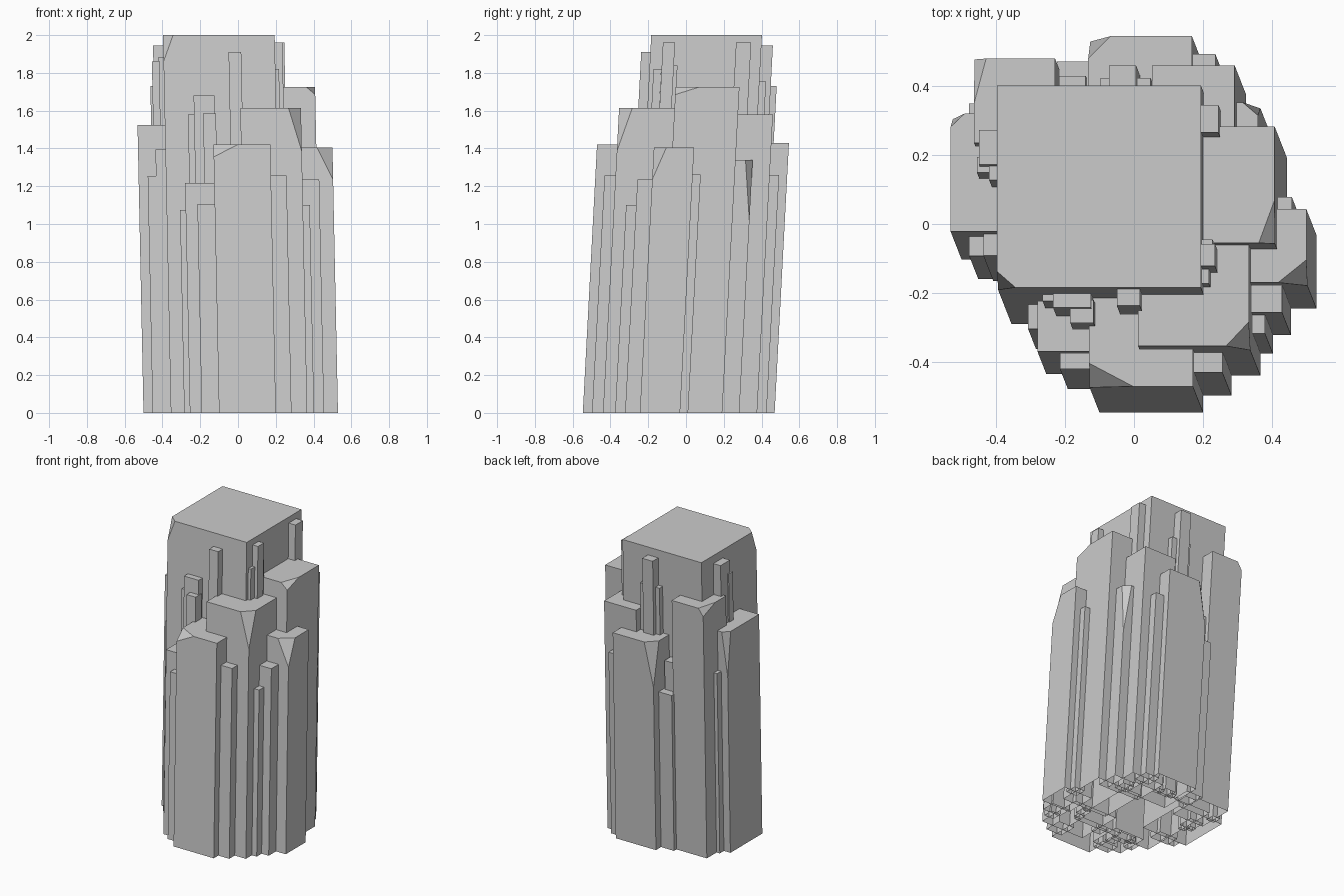
import bpy, bmesh
from mathutils import Vector

if "Cube" in bpy.data.objects:
    bpy.data.objects.remove(bpy.data.objects["Cube"])

# every column leans the same way: offset per unit of height
LEAN_X, LEAN_Y = -0.0208, 0.053


def column(name, x0, x1, y0, y1, h, chip=None):
    """Leaning open-bottomed column. Extents are those of its top face.
    chip = (side_x, side_y, cut_x, cut_y, cut_z) slices off one top corner."""
    bm = bmesh.new()
    bmesh.ops.create_cube(bm, size=1)
    for v in bm.verts:
        v.co = (x1 if v.co.x > 0 else x0, y1 if v.co.y > 0 else y0, h if v.co.z > 0 else 0)
    # open base
    bm.faces.ensure_lookup_table()
    base = [f for f in bm.faces if f.normal.z < -0.5 or all(v.co.z < 1e-6 for v in f.verts)]
    bmesh.ops.delete(bm, geom=base, context='FACES_ONLY')
    # chipped corner
    if chip:
        sx, sy, cx, cy, cz = chip
        corner = Vector((x1 if sx > 0 else x0, y1 if sy > 0 else y0, h))
        normal = Vector((sx / cx, sy / cy, 1 / cz)).normalized()
        cut = bmesh.ops.bisect_plane(
            bm, geom=bm.verts[:] + bm.edges[:] + bm.faces[:], dist=1e-6,
            plane_co=corner - Vector((sx * cx, 0, 0)), plane_no=normal, clear_outer=True)
        edges = [g for g in cut['geom_cut'] if isinstance(g, bmesh.types.BMEdge)]
        bmesh.ops.contextual_create(bm, geom=edges)
    # lean
    for v in bm.verts:
        d = v.co.z - h
        v.co.x += LEAN_X * d
        v.co.y += LEAN_Y * d
    bmesh.ops.recalc_face_normals(bm, faces=bm.faces)
    me = bpy.data.meshes.new(name)
    bm.to_mesh(me)
    bm.free()
    bpy.context.collection.objects.link(bpy.data.objects.new(name, me))


# central and large surrounding columns with chipped corners
column("main_column", -.397, .194, -.184, .402, 2.0, (-1, -1, .053, .046, .14))
column("front_column", -.13, .171, -.471, -.17, 1.42, (-1, -1, .127, .067, .065))
column("front_right_column", .012, .333, -.354, -.034, 1.615, (1, -1, .066, .07, .23))
column("right_tall_column", .07, .408, -.055, .283, 1.725, (1, -1, .046, .125, .04))
column("right_low_column", .285, .5, -.17, .043, 1.405, (1, -1, .082, .066, .17))
column("left_column", -.532, -.19, -.022, .32, 1.525, (-1, 1, .04, .038, .3))
column("back_left_column", -.464, -.229, .235, .48, 1.73, (-1, 1, .035, .13, .05))
column("back_column", -.133, .168, .245, .545, 1.43, (-1, 1, .065, .065, .3))
column("back_right_column", .052, .292, .22, .46, 1.58)
column("back_right_low_column", .2, .36, .2, .353, 1.34, (1, 1, .045, .038, .33))
column("front_left_column", -.28, -.06, -.37, -.15, 1.218)

# thin low shards around the rim
rim = {
    "right_front_shard": (.3, .43, -.257, -.165, 1.235),
    "right_front_low_shard": (.31, .38, -.317, -.25, 1.1),
    "front_right_shard": (.14, .257, -.431, -.31, 1.257),
    "front_left_shard": (-.215, -.1, -.42, -.33, 1.105),
    "left_front_low_shard": (-.307, -.24, -.305, -.23, 1.075),
    "left_shard": (-.478, -.37, -.093, -.03, 1.255),
    "left_inner_shard": (-.437, -.3, -.092, 0, 1.395),
    "right_back_shard": (.38, .458, .0, .078, 1.262),
    "back_right_shard": (.13, .236, .39, .493, 1.26),
    "back_left_low_shard": (-.223, -.1, .35, .472, 1.08),
    "back_left_shard": (-.218, -.14, .35, .43, 1.28),
    "left_back_shard": (-.478, -.42, .29, .35, 1.25),
}
# thin tall shards against the main column
upper = {
    "front_tall_shard": (-.05, .017, -.237, -.17, 1.91),
    "front_left_tall_shard": (-.235, -.125, -.242, -.14, 1.68),
    "front_left_mid_shard": (-.185, -.117, -.287, -.22, 1.585),
    "front_left_small_shard": (-.265, -.22, -.224, -.18, 1.58),
    "right_back_tall_shard": (.165, .245, .265, .345, 1.96),
    "right_front_tall_shard": (.17, .235, -.122, -.058, 1.96),
    "right_mid_shard": (.19, .228, -.075, -.045, 1.84),
    "right_front_small_shard": (.17, .217, -.172, -.13, 1.82),
    "left_tall_shard": (-.45, -.35, .172, .273, 1.945),
    "left_mid_shard": (-.456, -.41, .15, .195, 1.86),
    "left_small_shard": (-.42, -.37, .127, .175, 1.885),
    "back_tall_shard": (-.072, .006, .38, .46, 1.945),
    "back_mid_shard": (-.005, .048, .37, .424, 1.755),
    "back_small_shard": (-.097, -.05, .375, .424, 1.755),
}
for group in (rim, upper):
    for name, dims in group.items():
        column(name, *dims)
